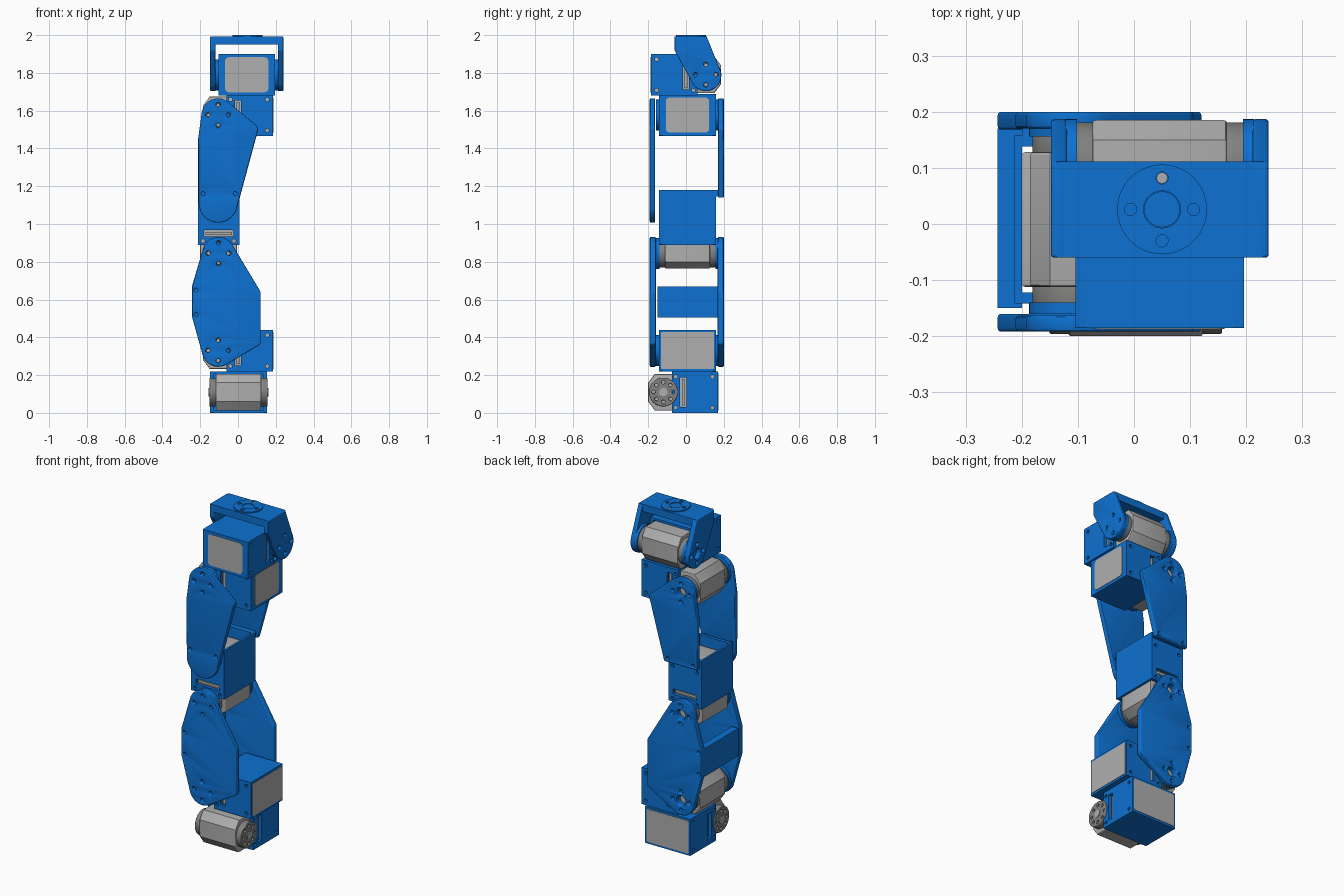
import bpy, bmesh, math
from mathutils import Matrix, Vector
from mathutils.geometry import convex_hull_2d

if "Cube" in bpy.data.objects:
    bpy.data.objects.remove(bpy.data.objects["Cube"])


def material(name, rgb):
    m = bpy.data.materials.new(name)
    m.diffuse_color = (*rgb, 1)
    m.use_nodes = True
    m.node_tree.nodes["Principled BSDF"].inputs["Base Color"].default_value = m.diffuse_color
    return m


BLUE = material("blue plastic", (0.004, 0.165, 0.64))
GREY = material("light grey", (0.43, 0.43, 0.43))
DARK = material("dark grey", (0.22, 0.22, 0.215))


def frame(origin, x, y):
    x, y = Vector(x), Vector(y)
    m = Matrix((x, y, x.cross(y))).transposed().to_4x4()
    m.translation = origin
    return m


def circle(x, z, r, n=32):
    return [(x + r * math.cos(2 * math.pi * i / n), z + r * math.sin(2 * math.pi * i / n)) for i in range(n)]


def hull(discs):
    """Outline wrapped tightly around a set of discs (x, z, radius)."""
    pts = [p for d in discs for p in circle(*d)]
    return [pts[i] for i in convex_hull_2d(pts)]


def rect(x0, x1, z0, z1, r):
    return hull([(x, z, r) for x in (x0 + r, x1 - r) for z in (z0 + r, z1 - r)])


def ring(x, z, r, hole, n=4):
    """Bolt holes spaced evenly around a centre."""
    return [circle(x + r * math.cos(2 * math.pi * i / n), z + r * math.sin(2 * math.pi * i / n), hole, 12)
            for i in range(n)]


def add(name, mesh, m, mat):
    mesh.materials.clear()
    mesh.materials.append(mat)
    mesh.transform(m)
    mesh.shade_smooth()
    mesh.set_sharp_from_angle(angle=math.radians(30))
    ob = bpy.data.objects.new(name, mesh)
    bpy.context.collection.objects.link(ob)
    return ob


def plate(name, m, outline, y0, y1, mat, holes=(), bevel=0.0):
    """Flat plate with holes: outline in local x/z, thickness along local y."""
    cu = bpy.data.curves.new(name, 'CURVE')
    cu.dimensions, cu.fill_mode = '2D', 'BOTH'
    cu.extrude = (y1 - y0) / 2 - bevel
    cu.bevel_depth, cu.bevel_resolution, cu.offset = bevel, 2, -bevel
    for k, pts in enumerate([outline, *holes]):
        area = sum(a[0] * b[1] - b[0] * a[1] for a, b in zip(pts, pts[1:] + pts[:1]))
        if (area < 0) == (k == 0):
            pts = pts[::-1]
        sp = cu.splines.new('POLY')
        sp.points.add(len(pts) - 1)
        for p, (x, z) in zip(sp.points, pts):
            p.co = (x, z, 0, 1)
        sp.use_cyclic_u = True
    tmp = bpy.data.objects.new(name, cu)
    bpy.context.collection.objects.link(tmp)
    dg = bpy.context.evaluated_depsgraph_get()
    mesh = bpy.data.meshes.new_from_object(tmp.evaluated_get(dg))
    bpy.data.objects.remove(tmp)
    bpy.data.curves.remove(cu)
    bm = bmesh.new()
    bm.from_mesh(mesh)
    bmesh.ops.remove_doubles(bm, verts=bm.verts, dist=1e-5)
    bmesh.ops.recalc_face_normals(bm, faces=bm.faces)
    bm.to_mesh(mesh)
    bm.free()
    place = Matrix.Translation((0, (y0 + y1) / 2, 0)) @ Matrix.Rotation(math.pi / 2, 4, 'X')
    return add(name, mesh, m @ place, mat)


def box(name, m, x, y, z, mat):
    bm = bmesh.new()
    bmesh.ops.create_cube(bm, size=1)
    for v in bm.verts:
        v.co = [a[0] + (c + 0.5) * (a[1] - a[0]) for a, c in zip((x, y, z), v.co)]
    mesh = bpy.data.meshes.new(name)
    bm.to_mesh(mesh)
    bm.free()
    return add(name, mesh, m, mat)


def servo_unit(name, m, end, bosses=True):
    """Servo with its horn axis on local y at the origin, held in a box along +x."""
    length = 0.335 if end == 'open' else 0.29
    body = [(-0.08, -0.05), (-0.045, -0.097), (0.28, -0.097),
            (0.28, 0.097), (-0.045, 0.097), (-0.08, 0.05)]
    plate(name + "_servo_body", m, body, -0.12, 0.12, GREY, bevel=0.006)
    # box walls
    slot = rect(0.088, 0.122, -0.078, 0.078, 0.004)
    bolts = [circle(x, z, 0.01, 12) for x in (0.065, 0.26) for z in (-0.082, 0.082)]
    for s in (-1, 1):
        plate(name + "_box_side", m, rect(0.045, length, -0.11, 0.11, 0.002),
              *sorted((s * 0.13, s * 0.15)), BLUE, [slot, *bolts])
        box(name + "_box_wall", m, (0.045, length), (-0.131, 0.131), sorted((s * 0.097, s * 0.11)), BLUE)
        box(name + "_slot_bracket", m, (0.098, 0.112), sorted((s * 0.115, s * 0.138)), (-0.07, 0.07), GREY)
        # horn, hub and the boss that joins it to the link plate
        a, b = sorted((s * 0.115, s * 0.154))
        plate(name + "_horn", m, circle(0, 0, 0.076, 48), a, b, DARK, ring(0, 0, 0.052, 0.009, 8), 0.004)
        plate(name + "_hub", m, circle(0, 0, 0.022), *sorted((s * 0.11, s * 0.158)), GREY)
        if bosses:
            holes = ring(0, 0, 0.055, 0.011) + ([circle(0, 0, 0.03)] if s > 0 else [])
            plate(name + "_boss", m, circle(0, 0, 0.082, 48), *sorted((s * 0.148, s * 0.168)), BLUE, holes)
    # end wall with the servo face showing through
    if end != 'open':
        box(name + "_box_end", m, (0.272, 0.29), (-0.149, 0.149), (-0.1095, 0.1095), BLUE)
        w, h, r = (0.14, 0.098, 0.006) if end == 'wide' else (0.115, 0.093, 0.022)
        plate(name + "_servo_face", m @ Matrix.Rotation(math.pi / 2, 4, 'Z'),
              rect(-w, w, -h, h, r), -0.2925, -0.285, GREY)


X, Y, Z = (1, 0, 0), (0, 1, 0), (0, 0, 1)
HIP = frame((0.046, 0.105, 1.79), (0, -1, 0), X)
servo_unit("foot", frame((0.003, -0.12, 0.11), Y, (-1, 0, 0)), 'wide', bosses=False)
servo_unit("ankle", frame((-0.105, 0.008, 0.33), X, Y), 'wide')
servo_unit("knee", frame((-0.103, 0.008, 0.845), Z, Y), 'open')
servo_unit("thigh_top", frame((-0.105, 0.008, 1.577), X, Y), 'framed')
servo_unit("hip", HIP, 'framed')

# shin: two plates and a cross block
WORLD = Matrix()
shin = hull([(-0.103, 0.845, 0.086), (-0.105, 0.33, 0.086), (-0.223, 0.67, 0.02),
             (-0.223, 0.51, 0.02), (0.1, 0.635, 0.02), (0.1, 0.375, 0.02)])
for label, y0, y1, hub in (("front", -0.192, -0.16, False), ("back", 0.168, 0.2, True)):
    holes = [circle(x, z, 0.01, 12) for x in (-0.222,) for z in (0.52, 0.65)]
    for x, z in ((-0.103, 0.845), (-0.105, 0.33)):
        holes += ring(x, z, 0.055, 0.011) + ([circle(x, z, 0.03)] if hub else [])
    plate(label + "_shin_plate", WORLD, shin, y0, y1, BLUE, holes, 0.006)
box("shin_cross_block", WORLD, (-0.243, -0.2), (-0.15, 0.17), (0.505, 0.67), BLUE)

# thigh: rounded front plate, back plate cut square where it meets the knee box
top = [(-0.105, 1.577, 0.088), (0.076, 1.5, 0.03), (-0.181, 1.45, 0.03)]
pivot = ring(-0.105, 1.577, 0.055, 0.011)
feet = [circle(x, 1.16, 0.01, 12) for x in (-0.185, -0.015)]
plate("front_thigh_plate", WORLD, hull(top + [(-0.105, 1.11, 0.103)]), -0.192, -0.163, BLUE, pivot + feet, 0.006)
plate("back_thigh_plate", WORLD, hull(top + [(-0.208, 1.143, 0.003), (0.005, 1.143, 0.003)]),
      0.17, 0.2, BLUE, pivot + feet + [circle(-0.105, 1.577, 0.03)], 0.006)
box("back_thigh_joint", WORLD, (-0.2, 0.0), (0.15, 0.175), (1.145, 1.18), BLUE)

# hip yoke: two arms, a bridge and the round mounting flange
arm = hull([(0, -0.005, 0.082)] + [(x, z, 0.006) for x in (0.159, 0.0) for z in (0.13, 0.197)])
for s in (-1, 1):
    holes = ring(0, 0, 0.055, 0.011) + ([circle(0, 0, 0.03)] if s < 0 else [])
    plate("hip_yoke_arm", HIP, arm, *sorted((s * 0.165, s * 0.194)), BLUE, holes, 0.006)
box("hip_yoke_bridge", WORLD, (-0.138, 0.23), (-0.06, 0.111), (1.95, 1.993), BLUE)
FLANGE = frame((0.05, 0.026, 0), X, Z)
plate("mount_flange", FLANGE, circle(0, 0, 0.08, 48), 1.99, 2.0, BLUE,
      ring(0, 0, 0.056, 0.011) + [circle(0, 0, 0.033)])
plate("mount_centre", FLANGE, circle(0, 0, 0.032), 1.99, 1.996, BLUE)
plate("mount_pin", FLANGE, circle(0, -0.056, 0.01, 12), 1.99, 1.997, GREY)
